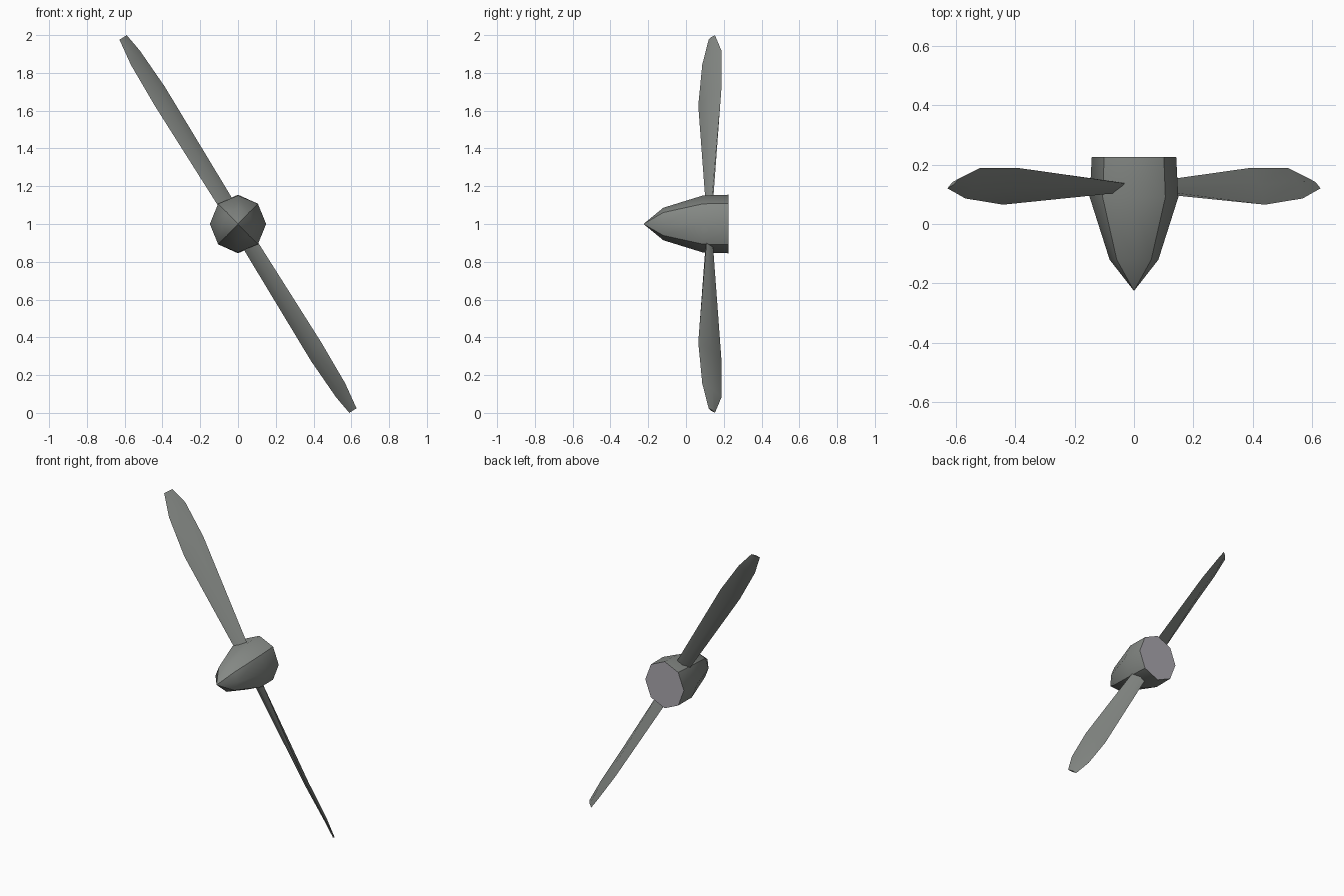
import bpy, bmesh, math
from mathutils import Vector

if "Cube" in bpy.data.objects:
    bpy.data.objects.remove(bpy.data.objects["Cube"])


def material(name, rgb):
    m = bpy.data.materials.new(name)
    m.diffuse_color = (*rgb, 1)
    m.use_nodes = True
    m.node_tree.nodes["Principled BSDF"].inputs["Base Color"].default_value = m.diffuse_color
    return m


body_grey = material("dark metal grey", (0.235, 0.25, 0.235))
plate_grey = material("pale back plate grey", (0.40, 0.385, 0.42))


def loft(rings, tip=None):
    """Skin closed rings of points, closing the ends with caps or a tip."""
    bm = bmesh.new()
    vs = [[bm.verts.new(p) for p in ring] for ring in rings]
    n = len(rings[0])
    for a, b in zip(vs, vs[1:]):
        for i in range(n):
            j = (i + 1) % n
            bm.faces.new((a[i], a[j], b[j], b[i]))
    if tip is None:
        bm.faces.new(vs[0])
    else:
        t = bm.verts.new(tip)
        for i in range(n):
            bm.faces.new((t, vs[0][(i + 1) % n], vs[0][i]))
    bm.faces.new(vs[-1])
    bmesh.ops.recalc_face_normals(bm, faces=bm.faces)
    return bm


def finish(bm, name, mats):
    me = bpy.data.meshes.new(name)
    bm.to_mesh(me)
    bm.free()
    for m in mats:
        me.materials.append(m)
    ob = bpy.data.objects.new(name, me)
    bpy.context.collection.objects.link(ob)
    return ob


# Spinner: eight-sided pointed hub, creased along its four diagonals
rings = []
for y, rx, rz in ((-0.12, 0.082, 0.086), (0.09, 0.149, 0.151), (0.225, 0.142, 0.155)):
    rings.append([Vector((rx * math.cos(k * math.pi / 4), y,
                          1 + rz * math.sin(k * math.pi / 4))) for k in range(8)])
bm = loft(rings, tip=(0, -0.225, 1))
for f in bm.faces:
    is_back = f.normal.y > 0.9
    f.smooth = not is_back
    f.material_index = 1 if is_back else 0
for e in bm.edges:
    cap_rim = any(f.normal.y > 0.9 for f in e.link_faces)
    mid = (e.verts[0].co + e.verts[1].co) / 2
    a = math.atan2(mid.z - 1, mid.x)
    along = abs(e.verts[0].co.y - e.verts[1].co.y) > 0.01
    diagonal = along and abs(math.sin(2 * a)) > 0.9
    e.smooth = not (cap_rim or diagonal)
finish(bm, "spinner_hub", [body_grey, plate_grey])

# Blade stations: leading edge (r, t, y), trailing edge (r, t, y), half thickness
STATIONS = [
    ((0.08, -0.038, 0.113), (0.08, 0.045, 0.133), 0.017),
    ((0.765, -0.043, 0.065), (0.82, 0.055, 0.188), 0.014),
    ((1.016, -0.036, 0.086), (1.053, 0.044, 0.188), 0.010),
    ((1.160, -0.017, 0.120), (1.160, 0.028, 0.153), 0.005),
]
LEAN = math.radians(31.9)


def blade(name, turn):
    ang = LEAN + turn
    radial = Vector((-math.sin(ang), 0, math.cos(ang)))
    across = Vector((math.cos(ang), 0, math.sin(ang)))
    rings = []
    for le, te, h in STATIONS:
        a, b = [Vector((0, p[2], 1)) + radial * p[0] + across * p[1] for p in (le, te)]
        chord = b - a
        chord -= radial * chord.dot(radial)
        front = radial.cross(chord).normalized()
        mid = a.lerp(b, 0.5)
        rings.append([a, mid + front * h, b, mid - front * h])
    bm = loft(rings)
    for f in bm.faces:
        f.smooth = True
    for e in bm.edges:
        e.smooth = e.calc_face_angle(0) < math.radians(40)
    # keep the leading and trailing edges crisp
    for v_edge in bm.edges:
        if v_edge.calc_face_angle(0) > math.radians(60):
            v_edge.smooth = False
    finish(bm, name, [body_grey])


# Two opposite blades
blade("upper_blade", 0)
blade("lower_blade", math.pi)
